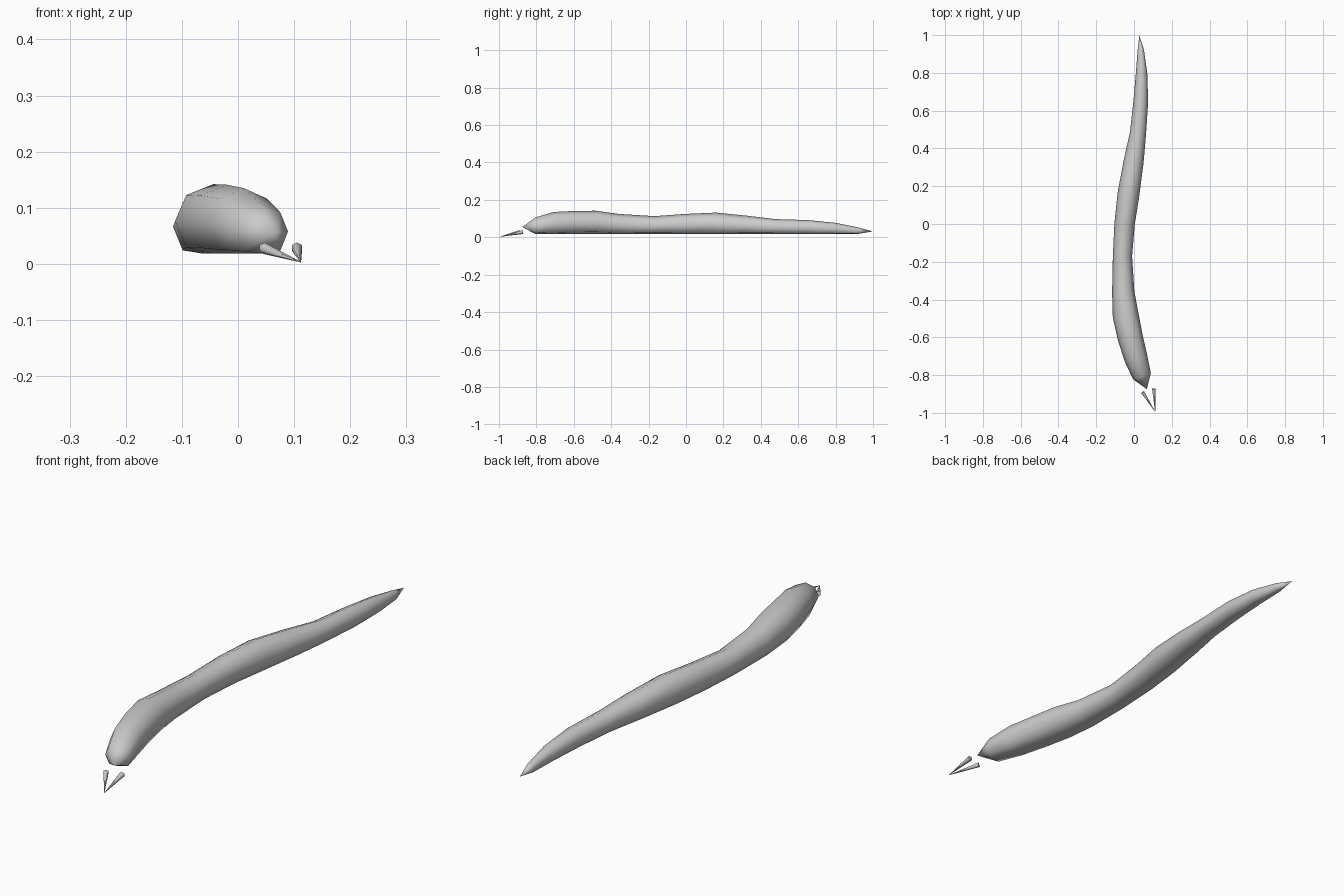
import bpy, bmesh, math
from mathutils import Vector

if "Cube" in bpy.data.objects:
    bpy.data.objects.remove(bpy.data.objects["Cube"])

# Stations along the body: y, centre x, half width, top z
STATIONS = [
    (-0.805, 0.042, 0.050, 0.106), (-0.71, 0.010, 0.062, 0.135),
    (-0.60, -0.020, 0.067, 0.141), (-0.485, -0.044, 0.069, 0.142),
    (-0.36, -0.057, 0.059, 0.125), (-0.17, -0.061, 0.051, 0.113),
    (0.0, -0.050, 0.054, 0.125), (0.16, -0.029, 0.058, 0.132),
    (0.33, -0.002, 0.053, 0.115), (0.48, 0.021, 0.043, 0.097),
    (0.65, 0.036, 0.039, 0.092), (0.80, 0.040, 0.030, 0.077),
    (0.92, 0.036, 0.017, 0.053)]
HEAD_TIP, TAIL_TIP = (0.068, -0.875, 0.055), (0.028, 0.997, 0.031)
FLOOR, SIDES = 0.018, 8


def finish(bm, name, angle):
    bmesh.ops.recalc_face_normals(bm, faces=bm.faces)
    mesh = bpy.data.meshes.new(name)
    bm.to_mesh(mesh)
    bm.free()
    obj = bpy.data.objects.new(name, mesh)
    bpy.context.collection.objects.link(obj)
    bpy.ops.object.select_all(action='DESELECT')
    obj.select_set(True)
    bpy.context.view_layer.objects.active = obj
    bpy.ops.object.shade_smooth_by_angle(angle=math.radians(angle))


# Body: octagonal rings square to the spine, flattened on the belly
bm = bmesh.new()
path = [HEAD_TIP[:2]] + [(s[1], s[0]) for s in STATIONS] + [TAIL_TIP[:2]]
rings = []
for i, (y, x, w, top) in enumerate(STATIONS):
    tangent = (Vector(path[i + 2]) - Vector(path[i])).normalized()
    side = Vector((tangent.y, -tangent.x))
    r = min(0.066, (top - FLOOR) * 0.55)
    ring = []
    for k in range(SIDES):
        a = math.tau * k / SIDES
        z = max(FLOOR, top - r + r * math.sin(a))
        p = Vector((x, y)) + side * w * math.cos(a)
        ring.append(bm.verts.new((p.x, p.y, z)))
    rings.append(ring)
for a, b in zip(rings, rings[1:]):
    for k in range(SIDES):
        n = (k + 1) % SIDES
        bm.faces.new((a[k], a[n], b[n], b[k]))
for tip, ring in ((HEAD_TIP, rings[0]), (TAIL_TIP, rings[-1])):
    v = bm.verts.new(tip)
    for k in range(SIDES):
        bm.faces.new((v, ring[k], ring[(k + 1) % SIDES]))
finish(bm, "body", 80)

# Forked feelers: two slim cones meeting at a point ahead of the head
point = Vector((0.112, -0.995, 0.003))
for name, base in (("left_feeler", (0.046, -0.890, 0.028)),
                   ("right_feeler", (0.105, -0.872, 0.028))):
    base = Vector(base)
    axis = point - base
    bm = bmesh.new()
    bmesh.ops.create_cone(bm, cap_ends=True, segments=6, radius1=0.0105,
                          radius2=0.0005, depth=axis.length)
    rot = axis.to_track_quat('Z', 'Y').to_matrix().to_4x4()
    bmesh.ops.transform(bm, matrix=rot, verts=bm.verts)
    bmesh.ops.translate(bm, vec=(base + point) / 2, verts=bm.verts)
    finish(bm, name, 65)
